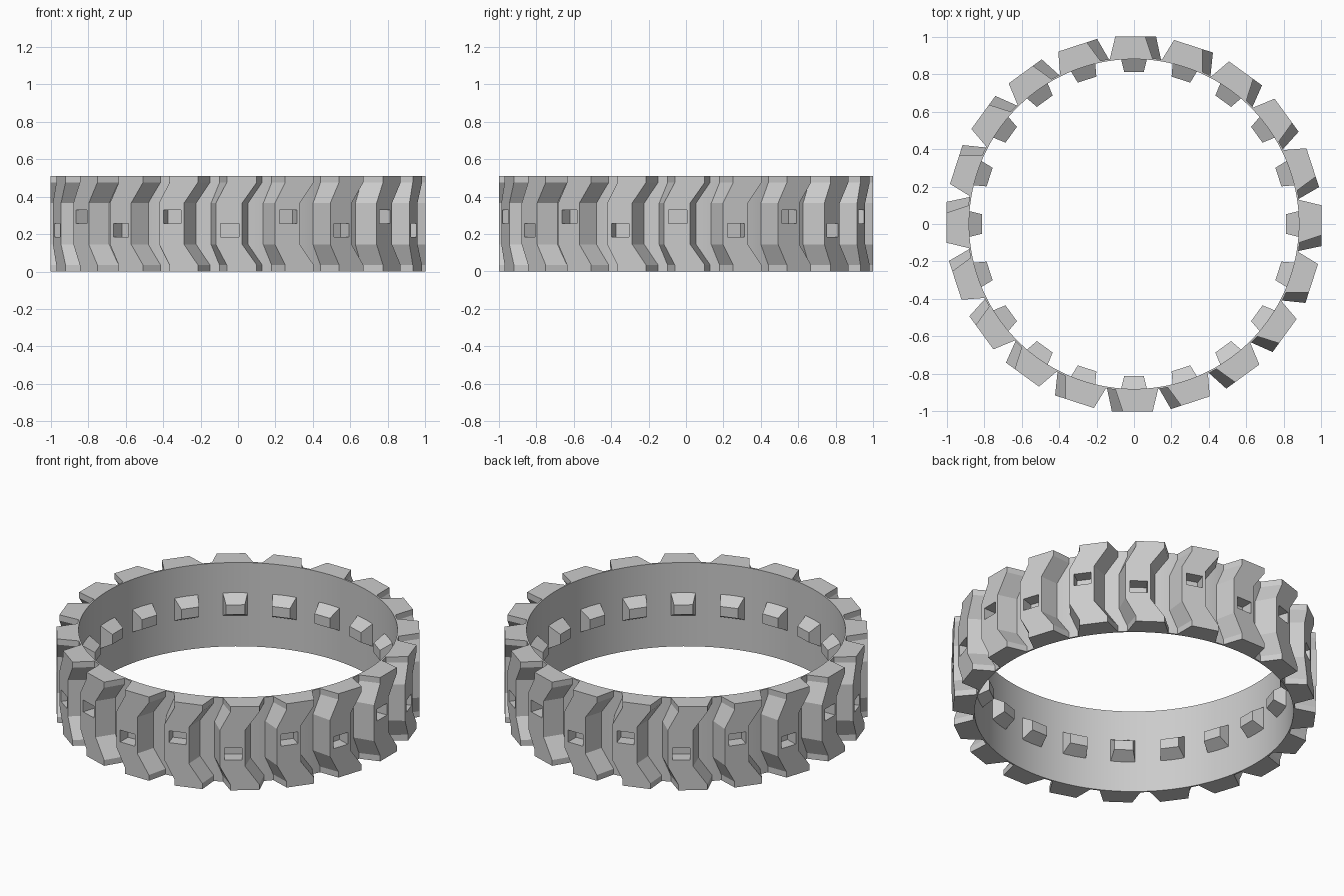
import bpy, bmesh, math
from mathutils import Vector

if "Cube" in bpy.data.objects:
    bpy.data.objects.remove(bpy.data.objects["Cube"])

N = 20          # lugs around the belt
H = 0.51        # belt width
R_OUT, R_IN = 0.89, 0.88
R_BASE = 0.885  # lugs and teeth are rooted inside the belt wall

rubber = bpy.data.materials.new("grey_rubber")
rubber.diffuse_color = (0.6, 0.6, 0.6, 1)
rubber.use_nodes = True
rubber.node_tree.nodes["Principled BSDF"].inputs["Base Color"].default_value = rubber.diffuse_color


def place(k, r, t, z):
    """Radial distance, tangential offset and height at station k."""
    a = 2 * math.pi * k / N
    return Vector((r * math.cos(a) - t * math.sin(a),
                   r * math.sin(a) + t * math.cos(a), z))


def loft(bm, k, sections):
    """Skin closed (r, t, z) sections and cap both ends."""
    rings = [[bm.verts.new(place(k, *p)) for p in s] for s in sections]
    n = len(rings[0])
    for a, b in zip(rings, rings[1:]):
        for i in range(n):
            j = (i + 1) % n
            bm.faces.new((a[i], a[j], b[j], b[i]))
    bm.faces.new(rings[0][::-1])
    bm.faces.new(rings[-1])


def finish(bm, name):
    bmesh.ops.recalc_face_normals(bm, faces=bm.faces)
    me = bpy.data.meshes.new(name)
    bm.to_mesh(me)
    bm.free()
    ob = bpy.data.objects.new(name, me)
    bpy.context.collection.objects.link(ob)
    me.materials.append(rubber)
    return ob


# Thin belt band
bm = bmesh.new()
SEG = 120
prof = [(R_OUT, 0), (R_OUT, H), (R_IN, H), (R_IN, 0)]
cols = [[bm.verts.new((r * math.cos(2 * math.pi * i / SEG),
                       r * math.sin(2 * math.pi * i / SEG), z)) for r, z in prof]
        for i in range(SEG)]
for i in range(SEG):
    a, b = cols[i], cols[(i + 1) % SEG]
    for j in range(4):
        m = (j + 1) % 4
        f = bm.faces.new((a[j], b[j], b[m], a[m]))
        f.smooth = j in (0, 2)
band = finish(bm, "belt_band")
for e in band.data.edges:
    v0, v1 = (band.data.vertices[i].co for i in e.vertices)
    e.use_edge_sharp = abs(v0.z - v1.z) < 1e-4


# Outer tread lugs: bent bars with an arc-shaped root
def lug_section(base_l, base_r, top_l, top_r, z):
    pts = [(1.0, top_l, z), (1.0, top_r, z)]
    for i in range(5):
        t = base_r + (base_l - base_r) * i / 4
        pts.append((math.sqrt(R_BASE ** 2 - t * t), t, z))
    return pts


END = (-0.10, 0.13, -0.06, 0.10)
MID = (-0.145, 0.055, -0.118, 0.022)
bm = bmesh.new()
for k in range(N):
    loft(bm, k, [lug_section(*s, z) for s, z in (
        (END, 0), (END, 0.035), (MID, 0.145),
        (MID, 0.365), (END, 0.475), (END, H))])
lugs = finish(bm, "tread_lugs")


def block(bm, k, outer, inner):
    """Tapered block between two (r, t0, t1, z0, z1) rectangles."""
    loft(bm, k, [[(r, t0, z0), (r, t1, z0), (r, t1, z1), (r, t0, z1)]
                 for r, t0, t1, z0, z1 in (outer, inner)])


# Small pockets in the lugs, alternating in height
bm = bmesh.new()
for k in range(N):
    z = 0.185 if k % 2 else 0.257
    block(bm, k, (1.05, -0.093, 0.005, z, z + 0.072),
          (0.925, -0.093, 0.005, z, z + 0.072))
cutter = finish(bm, "pocket_cutter")
cutter.hide_render = True
cutter.hide_viewport = True
mod = lugs.modifiers.new("pockets", "BOOLEAN")
mod.operation = "DIFFERENCE"
mod.solver = "EXACT"
mod.object = cutter

# Inner drive teeth
bm = bmesh.new()
for k in range(N):
    block(bm, k, (R_BASE, -0.07, 0.07, 0.185, 0.33),
          (0.81, -0.052, 0.052, 0.225, 0.285))
finish(bm, "drive_teeth")
